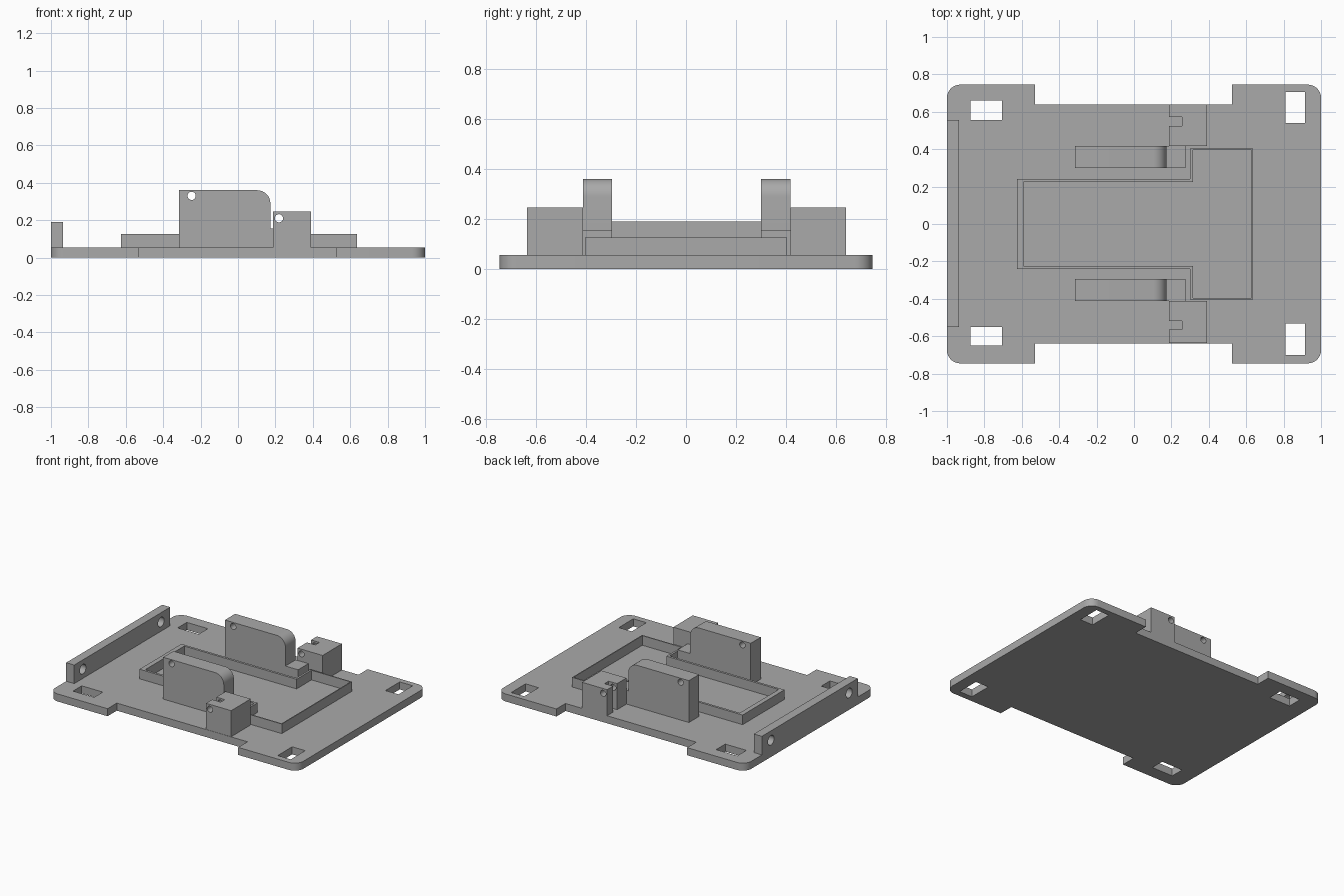
import bpy
import bmesh
from math import sin, cos, pi, radians
from mathutils import Vector

cube = bpy.data.objects.get("Cube")
if cube:
    bpy.data.objects.remove(cube, do_unlink=True)

grey = bpy.data.materials.new("plain grey")
grey.use_nodes = True
colour = (0.4, 0.4, 0.4, 1)
grey.diffuse_color = colour
grey.node_tree.nodes["Principled BSDF"].inputs["Base Color"].default_value = colour

PLACE = {"x": lambda u, v, w: (w, u, v),
         "y": lambda u, v, w: (u, w, v),
         "z": lambda u, v, w: (u, v, w)}


def rect(u0, u1, v0, v1):
    return [(u0, v0), (u1, v0), (u1, v1), (u0, v1)]


def circle(u, v, r, n=24):
    return [(u + r * cos(2 * pi * i / n), v + r * sin(2 * pi * i / n)) for i in range(n)]


def rounded(points, radii, steps=8):
    """Round chosen right-angled corners; radii maps point index to radius."""
    out = []
    for i, p in enumerate(points):
        if i not in radii:
            out.append(p)
            continue
        p = Vector(p)
        a = (Vector(points[i - 1]) - p).normalized() * radii[i]
        b = (Vector(points[(i + 1) % len(points)]) - p).normalized() * radii[i]
        for k in range(steps + 1):
            t = pi / 2 * k / steps
            out.append(tuple(p + a * (1 - sin(t)) + b * (1 - cos(t))))
    return out


def prism(name, points, axis, lo, hi):
    bm = bmesh.new()
    ends = [[bm.verts.new(PLACE[axis](u, v, w)) for u, v in points] for w in (lo, hi)]
    bm.faces.new(ends[0])
    bm.faces.new(ends[1])
    n = len(points)
    for i in range(n):
        j = (i + 1) % n
        bm.faces.new((ends[0][i], ends[0][j], ends[1][j], ends[1][i]))
    bmesh.ops.recalc_face_normals(bm, faces=bm.faces)
    mesh = bpy.data.meshes.new(name)
    bm.to_mesh(mesh)
    bm.free()
    mesh.materials.append(grey)
    obj = bpy.data.objects.new(name, mesh)
    bpy.context.collection.objects.link(obj)
    return obj


def select(obj):
    bpy.ops.object.select_all(action="DESELECT")
    obj.select_set(True)
    bpy.context.view_layer.objects.active = obj


def cut(obj, points, axis, lo, hi):
    cutter = prism("cutter", points, axis, lo, hi)
    mod = obj.modifiers.new("cut", "BOOLEAN")
    mod.operation = "DIFFERENCE"
    mod.solver = "EXACT"
    mod.object = cutter
    select(obj)
    bpy.ops.object.modifier_apply(modifier=mod.name)
    bpy.data.objects.remove(cutter, do_unlink=True)


def smooth(obj):
    select(obj)
    bpy.ops.object.shade_smooth_by_angle(angle=radians(30))


TOP = 0.055   # top of the base plate

# Base plate with side notches, rounded corners and four slots
outline = [(-1, -0.745), (-0.53, -0.745), (-0.53, -0.638), (0.523, -0.638),
           (0.523, -0.745), (1, -0.745), (1, 0.745), (0.523, 0.745),
           (0.523, 0.64), (-0.53, 0.64), (-0.53, 0.745), (-1, 0.745)]
plate = prism("base_plate", rounded(outline, {i: 0.07 for i in (0, 5, 6, 11)}), "z", 0, TOP)
for slot in ((-0.875, -0.705, 0.555, 0.66), (-0.875, -0.705, -0.65, -0.55),
             (0.81, 0.915, 0.54, 0.705), (0.81, 0.915, -0.70, -0.533)):
    cut(plate, rect(*slot), "z", -0.1, 0.2)
smooth(plate)

# End rail with two screw holes
rail = prism("end_rail", rect(-0.55, 0.555, TOP, 0.19), "x", -1, -0.935)
for y in (-0.45, 0.45):
    cut(rail, circle(y, 0.122, 0.035), "x", -1.1, -0.8)
smooth(rail)


# Thin raised wall around the stepped tray
def tray(x0, step, x1, narrow, wide):
    return [(x0, -narrow), (step, -narrow), (step, -wide), (x1, -wide),
            (x1, wide), (step, wide), (step, narrow), (x0, narrow)]


wall = prism("tray_wall", tray(-0.625, 0.30, 0.636, 0.241, 0.404), "z", TOP, 0.125)
cut(wall, tray(-0.59, 0.315, 0.629, 0.224, 0.396), "z", TOP - 0.1, 0.3)

# Upright arms with a rounded corner, a low foot and a pin hole
arm_side = rounded([(-0.315, TOP), (0.275, TOP), (0.275, 0.155), (0.173, 0.155),
                    (0.173, 0.36), (-0.315, 0.36)], {4: 0.07})
for name, y0, y1 in (("front_arm", -0.411, -0.295), ("back_arm", 0.299, 0.417)):
    arm = prism(name, arm_side, "y", y0, y1)
    cut(arm, circle(-0.248, 0.33, 0.022), "y", y0 - 0.1, y1 + 0.1)
    smooth(arm)

# Slotted brackets beside the arms, with a pin hole
for name, y0, y1, n0, n1 in (("front_bracket", -0.636, -0.411, -0.565, -0.518),
                             ("back_bracket", 0.417, 0.64, 0.525, 0.572)):
    bracket = prism(name, rect(0.188, 0.39, TOP, 0.245), "y", y0, y1)
    cut(bracket, rect(0.1, 0.256, n0, n1), "z", TOP - 0.1, 0.4)
    cut(bracket, circle(0.219, 0.21, 0.022), "y", y0 - 0.1, y1 + 0.1)
    smooth(bracket)
